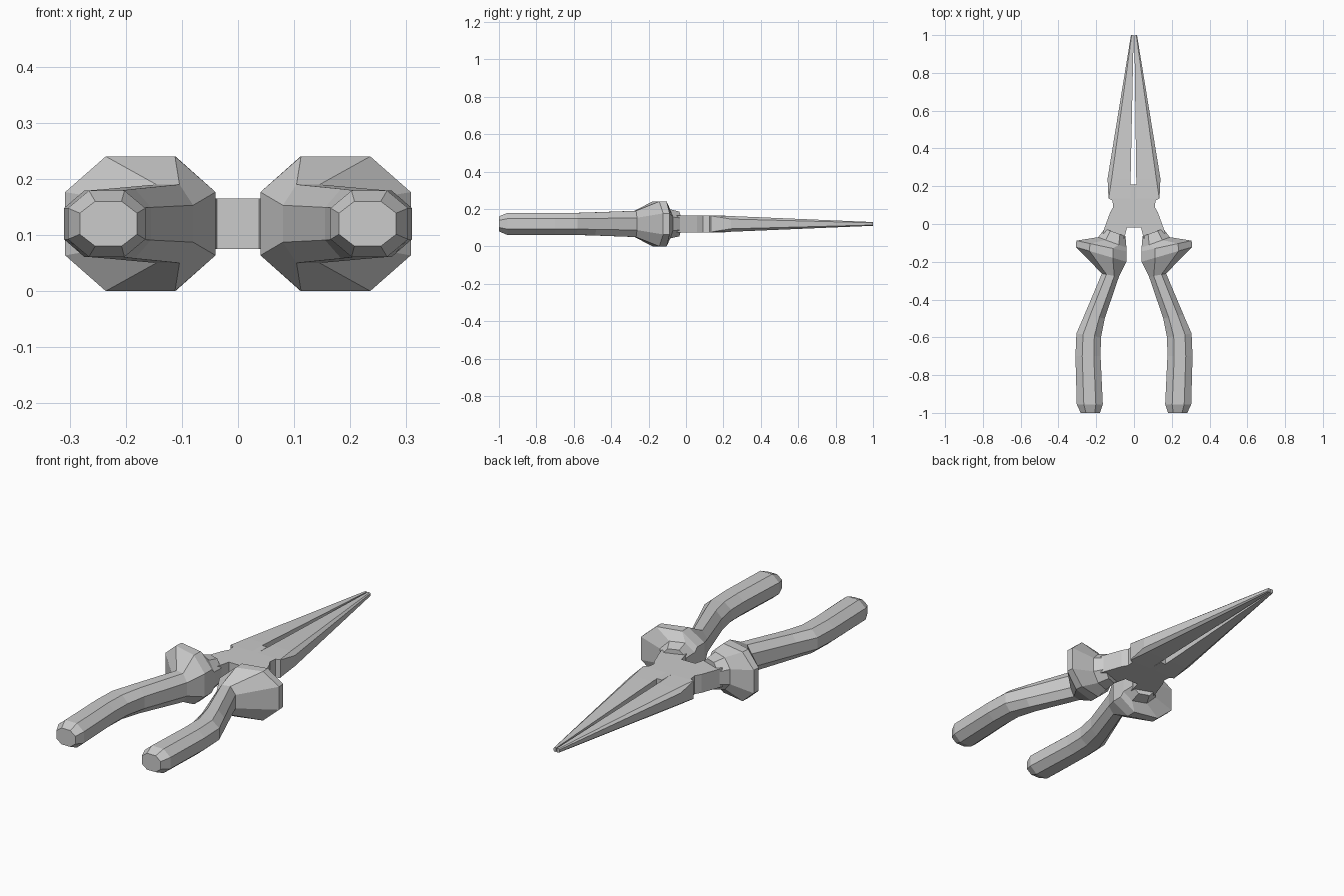
import bpy
import bmesh

cube = bpy.data.objects.get("Cube")
if cube:
    bpy.data.objects.remove(cube, do_unlink=True)

MID = 0.12     # height of the tool's centre plane
HALF = 0.045   # half thickness of the steel plate

grey = bpy.data.materials.new("grey")
grey.use_nodes = True
grey.diffuse_color = (0.6, 0.6, 0.6, 1)
grey.node_tree.nodes["Principled BSDF"].inputs["Base Color"].default_value = (0.6, 0.6, 0.6, 1)


def finish(name, bm):
    bmesh.ops.recalc_face_normals(bm, faces=bm.faces)
    mesh = bpy.data.meshes.new(name)
    bm.to_mesh(mesh)
    bm.free()
    mesh.materials.append(grey)
    obj = bpy.data.objects.new(name, mesh)
    bpy.context.collection.objects.link(obj)
    return obj


def loft(name, rings):
    """Skin closed rings of equal length and cap both ends."""
    bm = bmesh.new()
    loops = [[bm.verts.new(p) for p in ring] for ring in rings]
    for a, b in zip(loops, loops[1:]):
        for i in range(len(a)):
            j = (i + 1) % len(a)
            bm.faces.new((a[i], a[j], b[j], b[i]))
    bm.faces.new(loops[0])
    bm.faces.new(loops[-1])
    return finish(name, bm)


def octagon(side, inner, outer, h):
    """Chamfered upright ring between an inner and an outer plan point."""
    ring = []
    for t, s in ((0, -.47), (.27, -1), (.73, -1), (1, -.47),
                 (1, .47), (.73, 1), (.27, 1), (0, .47)):
        x = inner[0] + (outer[0] - inner[0]) * t
        y = inner[1] + (outer[1] - inner[1]) * t
        ring.append((side * x, y, MID + s * h))
    return ring


def jaw_ring(side, y, inner, top, outer, h, side_h):
    """Jaw cross-section: flat inside, chamfered outside."""
    pts = ((inner, h), (top, h), (outer, side_h),
           (outer, -side_h), (top, -h), (inner, -h))
    return [(side * x, y, MID + z) for x, z in pts]


# Grip stations: inner point, outer point, half height
grip = [
    ((.045, -.065), (.155, -.025), .066),
    ((.040, -.125), (.190, -.070), .078),
    ((.040, -.145), (.305, -.088), .12),
    ((.040, -.200), (.308, -.122), .12),
    ((.080, -.280), (.170, -.262), .070),
    ((.155, -.500), (.262, -.480), .062),
    ((.175, -.600), (.305, -.580), .059),
    ((.177, -.700), (.310, -.700), .059),
    ((.165, -.955), (.303, -.955), .059),
    ((.180, -1.00), (.282, -1.00), .040),
]

for side, label, gap in ((1, "left", .012), (-1, "right", .018)):
    loft(label + "_grip", [octagon(side, *s) for s in grip])
    loft(label + "_jaw", [
        jaw_ring(side, .135, gap, .134, .135, HALF, HALF - .002),
        jaw_ring(side, .240, gap, .118, .140, HALF - .003, .026),
        jaw_ring(side, 1.00, .002, .012, .016, .010, .006),
    ])

# Pivot plate outline, made of two stacked halves
outline = [(.135, .135), (.114, .125), (.110, .090), (.127, .060),
           (.165, -.045), (.155, -.070), (.055, -.090), (.037, -.018)]
plan = ([(.012, .21), (.012, .135)] + outline
        + [(-x, y) for x, y in reversed(outline)] + [(-.018, .135), (-.018, .21)])
for name, low, high in (("lower_pivot_plate", -HALF, 0), ("upper_pivot_plate", 0, HALF)):
    loft(name, [[(x, y, MID + z) for x, y in plan] for z in (low, high)])
